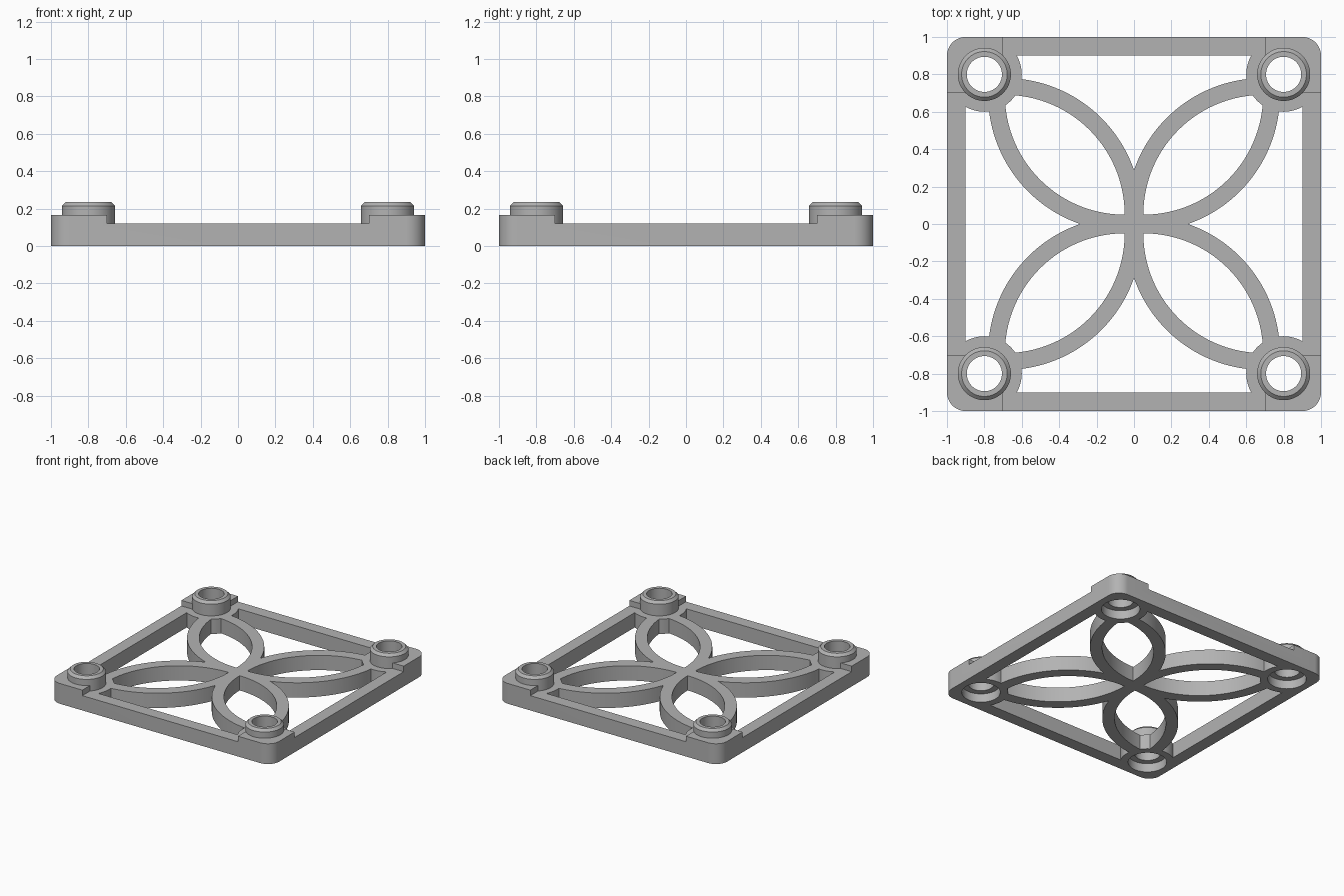
import bpy
import bmesh
from math import atan2, cos, sin, sqrt, pi

if "Cube" in bpy.data.objects:
    bpy.data.objects.remove(bpy.data.objects["Cube"])

QUADRANTS = [(1, 1), (-1, 1), (-1, -1), (1, -1)]
BOSS = 0.8          # boss centre offset
LOW, HIGH = 0.12, 0.165

grey = bpy.data.materials.new("mid_grey")
grey.use_nodes = True
colour = (0.45, 0.45, 0.45, 1)
grey.diffuse_color = colour
grey.node_tree.nodes["Principled BSDF"].inputs["Base Color"].default_value = colour


def finish(name, bm):
    bmesh.ops.recalc_face_normals(bm, faces=bm.faces)
    mesh = bpy.data.meshes.new(name)
    bm.to_mesh(mesh)
    bm.free()
    mesh.materials.append(grey)
    obj = bpy.data.objects.new(name, mesh)
    bpy.context.collection.objects.link(obj)
    return obj


def prism(name, outline, z0, z1):
    """Extrude a flat outline between two heights."""
    bm = bmesh.new()
    face = bm.faces.new([bm.verts.new((x, y, z0)) for x, y in outline])
    top = bmesh.ops.extrude_face_region(bm, geom=[face])["geom"]
    verts = [v for v in top if isinstance(v, bmesh.types.BMVert)]
    bmesh.ops.translate(bm, verts=verts, vec=(0, 0, z1 - z0))
    return finish(name, bm)


def lathe(name, profile, x, y, steps=64):
    """Solid of revolution from (radius, height) points, capped at both ends."""
    bm = bmesh.new()
    rings = [[bm.verts.new((x + r * cos(2 * pi * i / steps), y + r * sin(2 * pi * i / steps), z))
              for i in range(steps)] for r, z in profile]
    for a, b in zip(rings, rings[1:]):
        for i in range(steps):
            j = (i + 1) % steps
            bm.faces.new((a[i], a[j], b[j], b[i]))
    bm.faces.new(rings[0])
    bm.faces.new(rings[-1])
    return finish(name, bm)


def combine(target, tool, operation):
    """Apply a boolean and discard the tool."""
    mod = target.modifiers.new("boolean", "BOOLEAN")
    mod.operation, mod.object, mod.solver = operation, tool, "EXACT"
    graph = bpy.context.evaluated_depsgraph_get()
    mesh = bpy.data.meshes.new_from_object(target.evaluated_get(graph))
    target.modifiers.clear()
    target.data = mesh
    bpy.data.objects.remove(tool)


def rectangle(w, h):
    return [(-w, -h), (w, -h), (w, h), (-w, h)]


def rounded_square(half, radius, steps=12):
    points = []
    for k, (sx, sy) in enumerate(QUADRANTS):
        for i in range(steps + 1):
            a = (k + i / steps) * pi / 2
            points.append((sx * (half - radius) + radius * cos(a),
                           sy * (half - radius) + radius * sin(a)))
    return points


def lens(radius, sx, sy, steps=40):
    """Petal outline: overlap of two circles mirrored across the diagonal."""
    cx, cy = 0.69, 0.05
    mid = (cx + cy) / 2
    reach = sqrt((radius ** 2 - (cx - cy) ** 2 / 2) / 2)
    start = atan2(mid - reach - cy, mid - reach - cx) % (2 * pi)
    end = atan2(mid + reach - cy, mid + reach - cx)
    arc = []
    for i in range(steps + 1):
        a = start + (end - start) * i / steps
        arc.append((cx + radius * cos(a), cy + radius * sin(a)))
    outline = arc + [(y, x) for x, y in arc[-2:0:-1]]
    return [(sx * x, sy * y) for x, y in outline]


# Openings: the inner square, less the petal ribs and the round corner pads
openings = prism("openings", rectangle(0.9, 0.9), -0.1, 0.4)
for sx, sy in QUADRANTS:
    combine(openings, prism("petal", lens(0.73, sx, sy), -0.2, 0.5), "DIFFERENCE")
for sx, sy in QUADRANTS:
    combine(openings, prism("petal_hole", lens(0.64, sx, sy), -0.1, 0.4), "UNION")
    pad = lathe("pad", [(0.2, -0.2), (0.2, 0.5)], sx * BOSS, sy * BOSS)
    combine(openings, pad, "DIFFERENCE")

# Plate: rounded slab lowered everywhere but the four corner blocks
plate = prism("petal_frame", rounded_square(1, 0.1), 0, HIGH)
combine(plate, prism("lower_x", rectangle(0.7, 1.2), LOW, 0.4), "DIFFERENCE")
combine(plate, prism("lower_y", rectangle(1.2, 0.7), LOW, 0.4), "DIFFERENCE")
combine(plate, openings, "DIFFERENCE")

# Chamfered bosses on top, with through holes and sockets underneath
for sx, sy in QUADRANTS:
    x, y = sx * BOSS, sy * BOSS
    boss = lathe("boss", [(0.142, 0.1), (0.142, 0.215), (0.122, 0.235)], x, y)
    combine(plate, boss, "UNION")
    bore = lathe("bore", [(0.142, -0.1), (0.142, 0.07), (0.094, 0.07), (0.094, 0.4)], x, y)
    combine(plate, bore, "DIFFERENCE")

bpy.ops.object.select_all(action="DESELECT")
plate.select_set(True)
bpy.context.view_layer.objects.active = plate
bpy.ops.object.shade_smooth_by_angle(angle=pi / 6)
